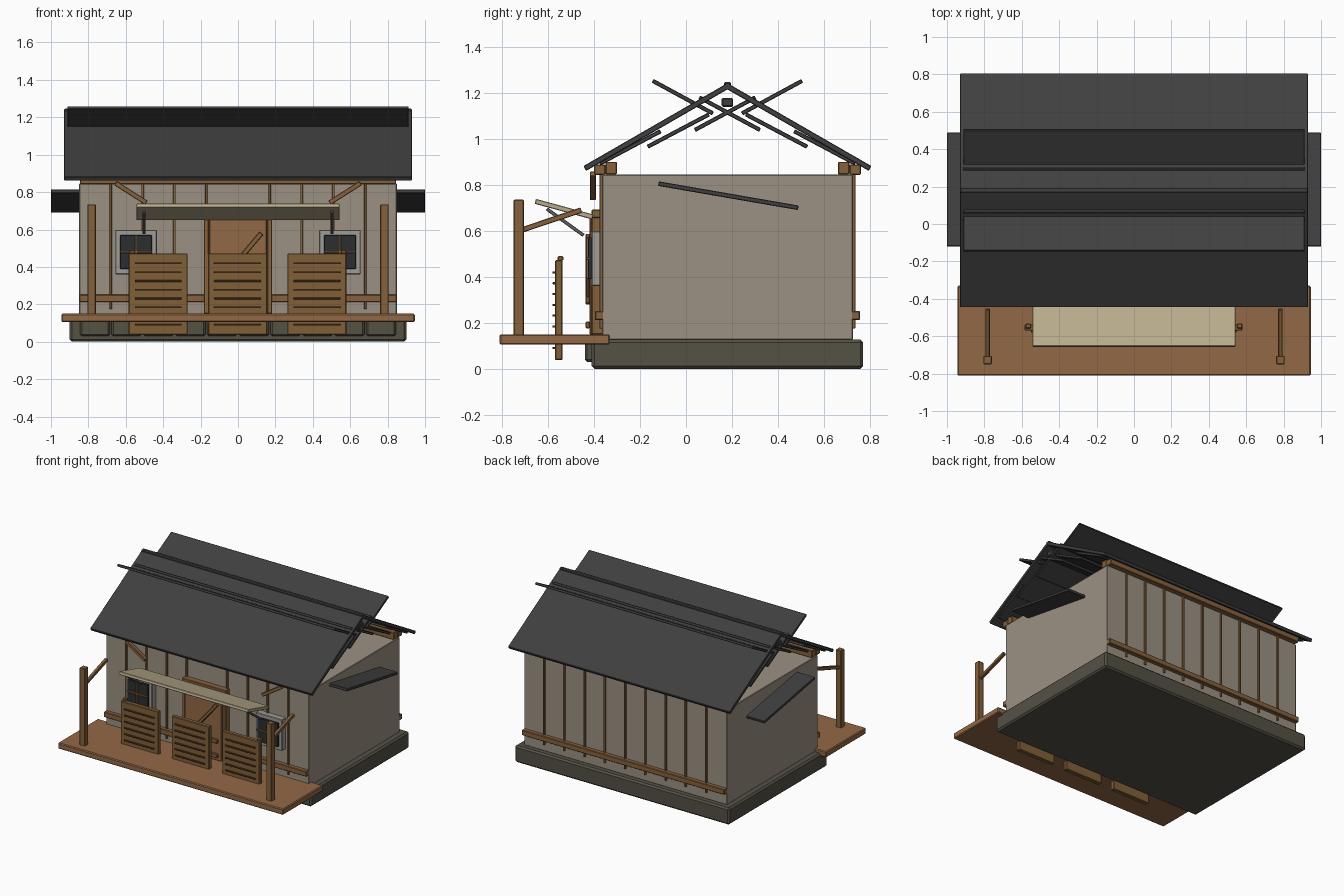
import bpy
from mathutils import Vector, Matrix

if "Cube" in bpy.data.objects:
    bpy.data.objects.remove(bpy.data.objects["Cube"])

CY = 0.18  # house centre line in y


def mat(name, r, g, b):
    m = bpy.data.materials.new(name)
    m.diffuse_color = (r, g, b, 1)
    m.use_nodes = True
    m.node_tree.nodes["Principled BSDF"].inputs["Base Color"].default_value = m.diffuse_color
    return m


ROOF = mat("dark_roof", 0.05, 0.05, 0.052)
TIMBER = mat("timber", 0.24, 0.12, 0.045)
DECK = mat("deck_wood", 0.29, 0.14, 0.06)
SCREEN = mat("screen_wood", 0.22, 0.115, 0.04)
SLAT = mat("dark_slat", 0.1, 0.045, 0.018)
WALL = mat("plaster", 0.33, 0.285, 0.225)
STONE = mat("stone", 0.09, 0.082, 0.06)
CANVAS = mat("canopy_straw", 0.5, 0.42, 0.27)
FRAME = mat("window_frame", 0.35, 0.34, 0.31)
PANE = mat("window_pane", 0.025, 0.026, 0.03)
METAL = mat("strut_metal", 0.12, 0.12, 0.12)


def make(name, size, matrix, m, bevel):
    bpy.ops.mesh.primitive_cube_add(size=1)
    o = bpy.context.object
    o.name = name
    o.data.transform(Matrix.Diagonal((*size, 1)))
    o.matrix_world = matrix
    o.data.materials.append(m)
    if bevel:
        b = o.modifiers.new("edge", 'BEVEL')
        b.width = bevel
        b.segments = 1
    return o


def box(name, x, y, z, m, bevel=0.004):
    size = [b - a for a, b in (x, y, z)]
    mid = [(a + b) / 2 for a, b in (x, y, z)]
    return make(name, size, Matrix.Translation(mid), m, bevel)


# Sloped board spanning x, running from (y, z) point p to q
def slab(name, x, p, q, t, m, bevel=0.003):
    a, b = Vector((0, *p)), Vector((0, *q))
    d = (b - a).normalized()
    n = Vector((1, 0, 0)).cross(d)
    M = Matrix((Vector((1, 0, 0)), d, n)).transposed().to_4x4()
    M.translation = (a + b) / 2 + Vector(((x[0] + x[1]) / 2, 0, 0))
    return make(name, (x[1] - x[0], (b - a).length, t), M, m, bevel)


# Diagonal bar in the xz plane, from (x, z) point p to q
def brace(name, p, q, y, w, m):
    a, b = Vector((p[0], 0, p[1])), Vector((q[0], 0, q[1]))
    d = (b - a).normalized()
    yv = Vector((0, 1, 0))
    M = Matrix((d, yv, d.cross(yv))).transposed().to_4x4()
    M.translation = (a + b) / 2 + Vector((0, (y[0] + y[1]) / 2, 0))
    return make(name, ((b - a).length, y[1] - y[0], w), M, m, 0.003)


def span(c, w):
    return (c - w / 2, c + w / 2)


# Base, deck and walls
box("foundation", (-0.9, 0.9), (-0.41, 0.77), (0, 0.127), STONE, 0.012)
for i in range(10):
    box("foundation_stone", span(-0.765 + 0.17 * i, 0.16), (-0.44, -0.39), (0.03, 0.14), STONE, 0.01)
box("porch_deck", (-0.945, 0.945), (-0.81, -0.33), (0.105, 0.15), DECK, 0.006)
box("house_walls", (-0.85, 0.85), (-0.365, 0.725), (0.125, 0.845), WALL)

# Wall timbers, front and back
for s in (-1, 1):
    def yy(a, b):
        return tuple(sorted((CY + s * a, CY + s * b)))
    box("sill_rail", (-0.85, 0.85), yy(0.535, 0.576), (0.212, 0.252), TIMBER)
    box("wall_plate_outer", (-0.845, 0.845), yy(0.53, 0.58), (0.843, 0.888), TIMBER)
    box("wall_plate_inner", (-0.845, 0.845), yy(0.48, 0.53), (0.845, 0.9), TIMBER)
    for i in range(11):
        x = -0.85 + 0.17 * i
        if 0 < i < 10 and not (s < 0 and i == 5):
            box("wall_batten", span(x, 0.014), yy(0.54, 0.556), (0.175, 0.85), TIMBER, 0.002)

# Main roof slopes with overlapping tile courses, mirrored about the ridge
RX, TX = (-0.93, 0.93), (-0.912, 0.912)
COURSES = [((-0.375, 0.892), (-0.11, 1.033)), ((-0.167, 0.965), (0.1, 1.106)),
           ((0.038, 1.038), (0.302, 1.18)), ((-0.145, 1.252), (0.117, 1.11))]
for side in ("front", "back"):
    f = (lambda p: p) if side == "front" else (lambda p: (2 * CY - p[0], p[1]))
    slab(side + "_roof", RX, f((-0.44, 0.871)), f((0.185, 1.231)), 0.024, ROOF)
    for p, q in COURSES:
        slab(side + "_roof_course", TX, f(p), f(q), 0.018, ROOF)
box("ridge_pole", TX, span(CY, 0.05), (1.138, 1.178), ROOF, 0.006)
box("ridge_cap", RX, span(CY, 0.03), (1.215, 1.247), ROOF, 0.006)

# Door
box("door_frame", (-0.182, 0.182), (-0.39, -0.36), (0.15, 0.66), TIMBER)
box("door_lintel", (-0.185, 0.185), (-0.41, -0.36), (0.655, 0.692), TIMBER)
for s in (-1, 1):
    box("door_jamb", span(s * 0.17, 0.026), (-0.41, -0.36), (0.15, 0.66), TIMBER)
box("door_panel", (-0.155, 0.155), (-0.42, -0.36), (0.15, 0.655), DECK)
brace("door_brace", (-0.125, 0.285), (0.125, 0.58), (-0.436, -0.418), 0.025, TIMBER)
for z in (0.19, 0.3):
    box("door_ledge", (-0.13, 0.13), (-0.436, -0.418), span(z, 0.03), TIMBER)

# Porch items repeated left and right
for s in (-1, 1):
    x = s * 0.545
    box("window_frame", span(x, 0.222), (-0.41, -0.36), (0.36, 0.598), FRAME)
    box("window_pane", span(x, 0.17), (-0.425, -0.36), (0.39, 0.57), PANE, 0.002)
    box("window_mullion", span(x, 0.012), (-0.435, -0.42), (0.39, 0.57), TIMBER, 0.002)
    box("window_crossbar", span(x, 0.17), (-0.435, -0.42), span(0.48, 0.012), TIMBER, 0.002)
    box("porch_post", span(s * 0.783, 0.045), (-0.75, -0.705), (0.14, 0.735), TIMBER)
    slab("post_brace", span(s * 0.783, 0.024), (-0.715, 0.603), (-0.455, 0.69), 0.024, TIMBER)
    brace("eave_brace", (s * 0.655, 0.848), (s * 0.49, 0.743), (-0.418, -0.392), 0.026, TIMBER)
    slab("canopy_strut", span(s * 0.502, 0.015), (-0.605, 0.695), (-0.445, 0.58), 0.015, METAL, 0.002)
    # Small lean-to roof on each gable wall
    slab("side_awning", tuple(sorted((s * 0.845, s * 1.0))), (-0.12, 0.805), (0.488, 0.7), 0.02, ROOF)

# Canopy over the door
slab("door_canopy", (-0.543, 0.543), (-0.655, 0.728), (-0.405, 0.66), 0.022, CANVAS)

# Three slatted screens standing on the deck
for x in (-0.427, -0.002, 0.422):
    box("slatted_screen", span(x, 0.315), (-0.57, -0.537), (0.038, 0.472), SCREEN)
    for i in range(8):
        box("screen_slat", span(x, 0.25), (-0.58, -0.56), span(0.09 + 0.047 * i, 0.009), SLAT, 0.001)
# End pegs beside the outer screens
for s in (-1, 1):
    box("screen_peg", span(s * 0.565, 0.03), span(-0.545, 0.025), span(0.48, 0.02), TIMBER)
